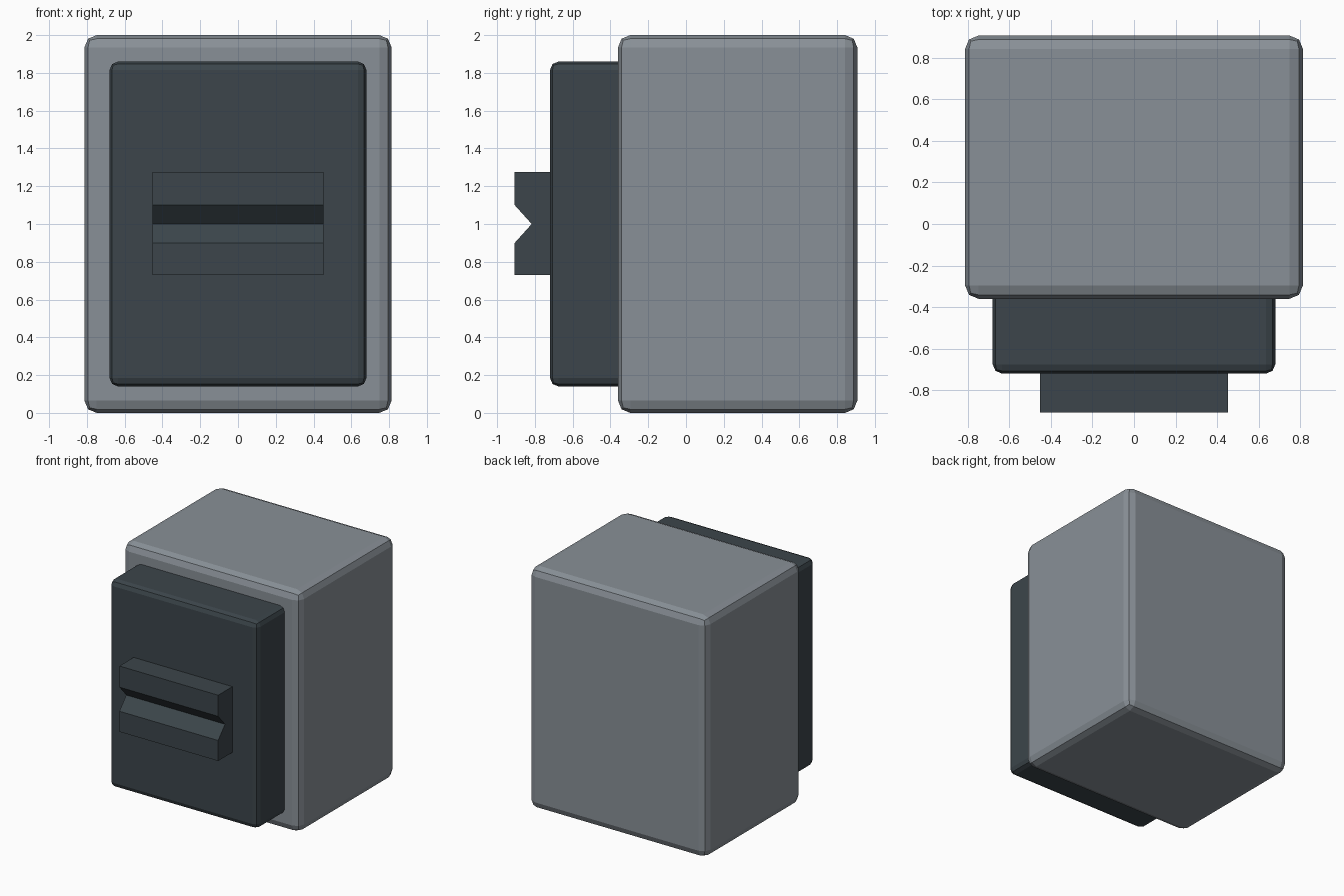
import bpy, bmesh

if "Cube" in bpy.data.objects:
    bpy.data.objects.remove(bpy.data.objects["Cube"])


def material(name, rgb):
    m = bpy.data.materials.new(name)
    m.diffuse_color = (*rgb, 1)
    m.use_nodes = True
    m.node_tree.nodes["Principled BSDF"].inputs["Base Color"].default_value = m.diffuse_color
    return m


def finish(name, bm, mat):
    bmesh.ops.recalc_face_normals(bm, faces=bm.faces)
    me = bpy.data.meshes.new(name)
    bm.to_mesh(me)
    bm.free()
    me.materials.append(mat)
    ob = bpy.data.objects.new(name, me)
    bpy.context.collection.objects.link(ob)
    return ob


def rounded_box(name, lo, hi, bevel, mat):
    bm = bmesh.new()
    bmesh.ops.create_cube(bm, size=1)
    for v in bm.verts:
        v.co = [(a + b) / 2 + c * (b - a) for a, b, c in zip(lo, hi, v.co)]
    ob = finish(name, bm, mat)
    mod = ob.modifiers.new("Bevel", 'BEVEL')
    mod.width = bevel
    mod.segments = 2
    return ob


light = material("light_grey", (0.25, 0.28, 0.31))
dark = material("dark_grey", (0.045, 0.06, 0.07))

# Main block and the smaller front panel set into it
rounded_box("body", (-0.813, -0.36, 0), (0.813, 0.907, 2), 0.065, light)
rounded_box("front_panel", (-0.68, -0.72, 0.14), (0.68, -0.2, 1.86), 0.045, dark)

# Grip: side profile (y, z) with a V groove, extruded along x
profile = [(-0.68, 0.73), (-0.907, 0.73), (-0.907, 0.9), (-0.817, 1.0),
           (-0.907, 1.1), (-0.907, 1.275), (-0.68, 1.275)]
bm = bmesh.new()
face = bm.faces.new([bm.verts.new((-0.453, y, z)) for y, z in profile])
ext = bmesh.ops.extrude_face_region(bm, geom=[face])
bmesh.ops.translate(bm, vec=(0.906, 0, 0),
                    verts=[g for g in ext["geom"] if isinstance(g, bmesh.types.BMVert)])
if not face.is_valid or all(len(e.link_faces) == 2 for e in bm.edges) is False:
    bmesh.ops.holes_fill(bm, edges=[e for e in bm.edges if e.is_boundary])
finish("grip", bm, dark)
